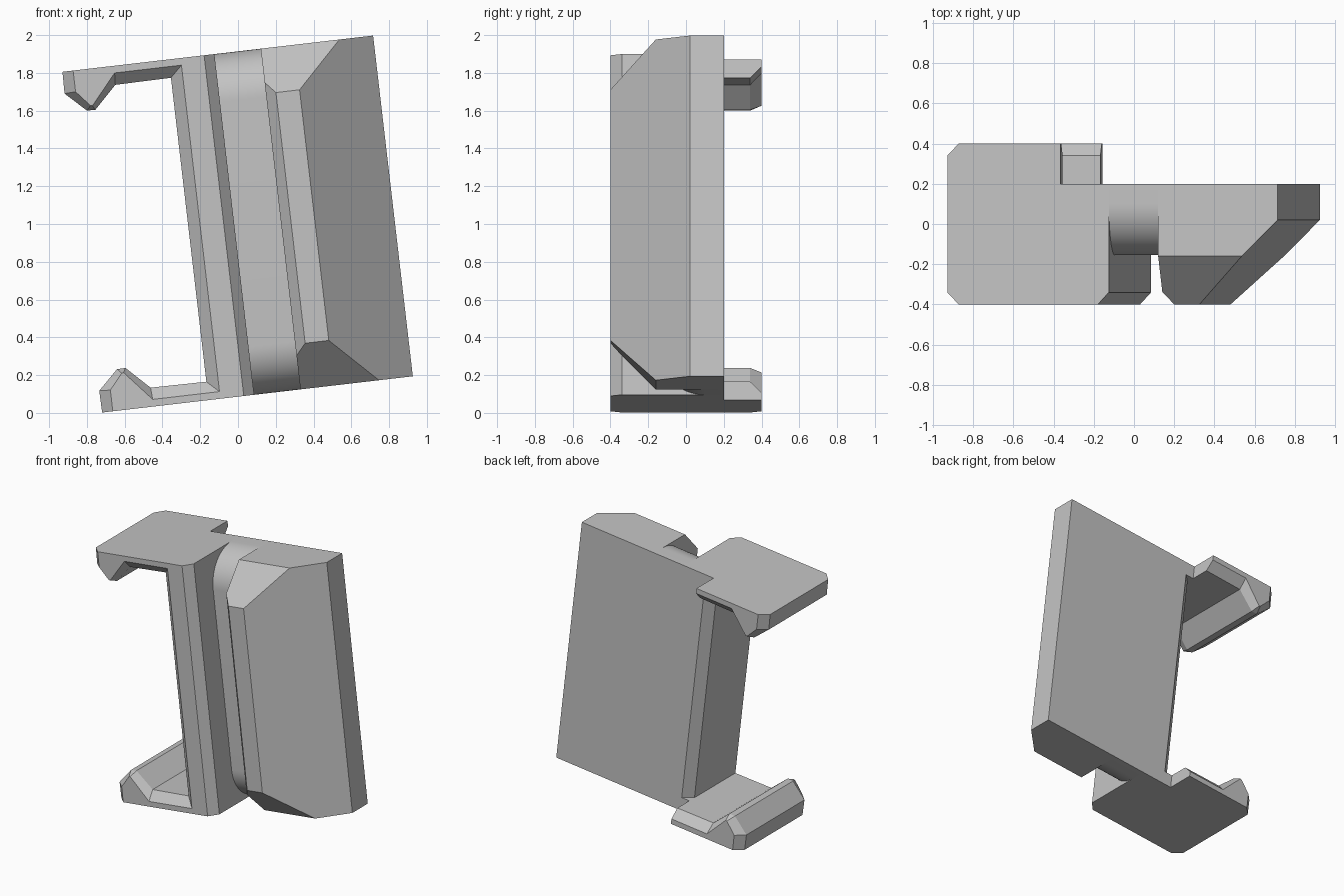
import bpy, bmesh
from math import radians, sin, cos, pi
from mathutils import Matrix

cube = bpy.data.objects.get("Cube")
if cube:
    bpy.data.objects.remove(cube, do_unlink=True)

grey = bpy.data.materials.new("plain grey")
grey.use_nodes = True
grey.diffuse_color = (0.55, 0.55, 0.55, 1)
grey.node_tree.nodes["Principled BSDF"].inputs["Base Color"].default_value = (0.55, 0.55, 0.55, 1)

# The whole bracket leans sideways about its centre
LEAN = Matrix.Translation((0, 0, 1)) @ Matrix.Rotation(radians(-6.65), 4, 'Y')
H = 0.908       # half height
INNER = 0.81    # inner face of the arms
SIDE = -0.263   # inner face of the web


def loft(name, sections):
    """Skin matching rings of points and cap both ends."""
    bm = bmesh.new()
    rings = [[bm.verts.new(p) for p in s] for s in sections]
    n = len(rings[0])
    for a, b in zip(rings, rings[1:]):
        for i in range(n):
            j = (i + 1) % n
            bm.faces.new((a[i], a[j], b[j], b[i]))
    bm.faces.new(rings[0])
    bm.faces.new(rings[-1])
    bmesh.ops.recalc_face_normals(bm, faces=bm.faces)
    bm.transform(LEAN)
    mesh = bpy.data.meshes.new(name)
    bm.to_mesh(mesh)
    bm.free()
    mesh.materials.append(grey)
    obj = bpy.data.objects.new(name, mesh)
    bpy.context.collection.objects.link(obj)
    return obj


def rect(y, x0, x1, z0, z1):
    return [(x0, y, z0), (x1, y, z0), (x1, y, z1), (x0, y, z1)]


# Web: upright bar with bevelled corners
plan = [(SIDE, -.34), (-.2, -.4), (-.075, -.4), (-.02, -.34),
        (-.02, .2), (-.2, .2), (SIDE, .14)]
loft("web", [[(x, y, z) for x, y in plan] for z in (-H, H)])

# Hooked arms, mirrored top and bottom, bevelled front and back
full = [(-.83, H), (-.832, .792), (-.725, .689), (-.68, .688),
        (-.56, .807), (SIDE, INNER), (SIDE, H)]
small = [(-.773, H), (-.773, .795), (-.703, .713), (-.693, .711),
         (-.556, .87)]
front = small + [(-.2, .87), (-.2, H)]
back = small + [(SIDE, .87), (SIDE, H)]
for label, m in (("upper", 1), ("lower", -1)):
    loft(label + "_hook", [[(x, y, z * m) for x, z in prof] for y, prof in
                           ((-.4, front), (-.34, full), (.34, full), (.4, back))])
    loft(label + "_arm_root", [rect(y, SIDE, -.19, INNER * m, H * m) for y in (0, .2)])

# Groove floor with rounded ends
R, STEPS = 0.255, 20
arc = [(.1 - R * sin(t), H - R + R * cos(t))
       for t in (pi / 2 * i / STEPS for i in range(STEPS + 1))]
side = [(.2, H)] + arc
side += [(y, -z) for y, z in reversed(side)]
groove = loft("groove_floor", [[(x, y, z) for y, z in side] for x in (-.02, .227)])
bpy.ops.object.select_all(action='DESELECT')
groove.select_set(True)
bpy.context.view_layer.objects.active = groove
bpy.ops.object.shade_smooth_by_angle(angle=radians(30))

# Wedge block: slopes to the outer side and to both ends
loft("wedge_block", [rect(y, x0, x1, -z, z) for y, x0, x1, z in
                     ((.2, .227, .826, H), (.02, .227, .826, H),
                      (-.16, .227, .646, H), (-.34, .227, .466, H - .18),
                      (-.4, .28, .406, H - .24))])
